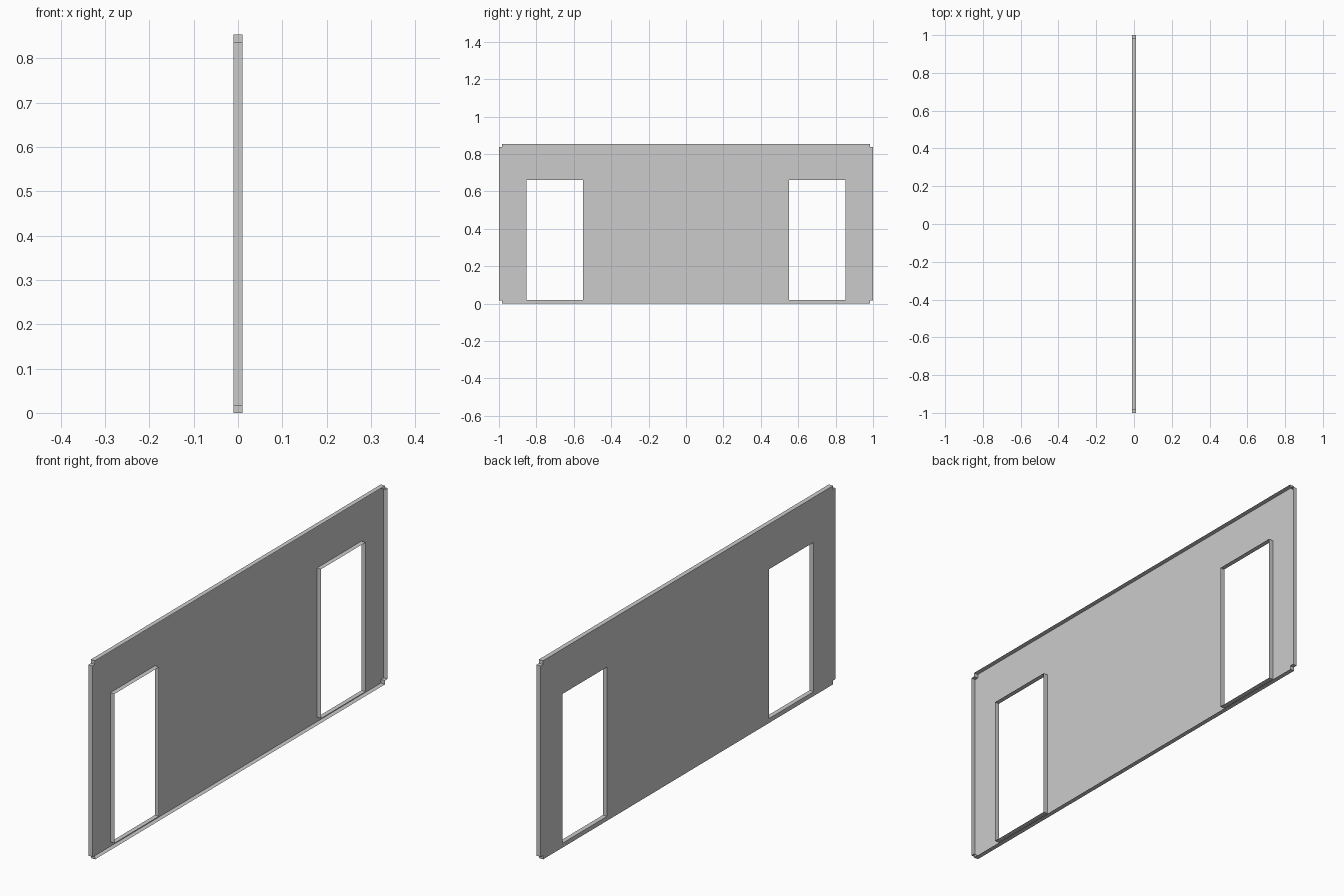
import bpy, bmesh

if "Cube" in bpy.data.objects:
    bpy.data.objects.remove(bpy.data.objects["Cube"])

T = 0.01          # half depth of the folded rim
W, H = 1.0, 0.853 # half length, height
N = 0.0165        # corner notch

# outline of half the panel's loops in (y, z), counter-clockwise seen from +x
outline = [(-W + N, 0), (W - N, 0), (W - N, N), (W, N),
           (W, H - N), (W - N, H - N), (W - N, H), (-W + N, H),
           (-W + N, H - N), (-W, H - N), (-W, N), (-W + N, N)]


def doorway(y0, y1, z0=0.019, z1=0.66):
    """Clockwise rectangular opening."""
    return [(y0, z0), (y0, z1), (y1, z1), (y1, z0)]


loops = [outline, doorway(-0.852, -0.55), doorway(0.55, 0.852)]

bm = bmesh.new()
edges = []
rims = []
for loop in loops:
    back = [bm.verts.new((-T, y, z)) for y, z in loop]
    front = [bm.verts.new((T, y, z)) for y, z in loop]
    n = len(loop)
    edges += [bm.edges.new((back[i], back[(i + 1) % n])) for i in range(n)]
    rims.append((back, front))

# flat sheet with two door openings
res = bmesh.ops.triangle_fill(bm, edges=edges, use_beauty=True,
                              use_dissolve=False, normal=(-1, 0, 0))
bm.normal_update()
for f in bm.faces:
    if f.normal.x > 0:
        f.normal_flip()

# thin rim folded toward +x around the outline and the openings
for back, front in rims:
    n = len(back)
    for i in range(n):
        j = (i + 1) % n
        bm.faces.new((back[i], back[j], front[j], front[i]))

bm.normal_update()
mesh = bpy.data.meshes.new("wall_panel")
bm.to_mesh(mesh)
bm.free()
panel = bpy.data.objects.new("wall_panel", mesh)
bpy.context.collection.objects.link(panel)
